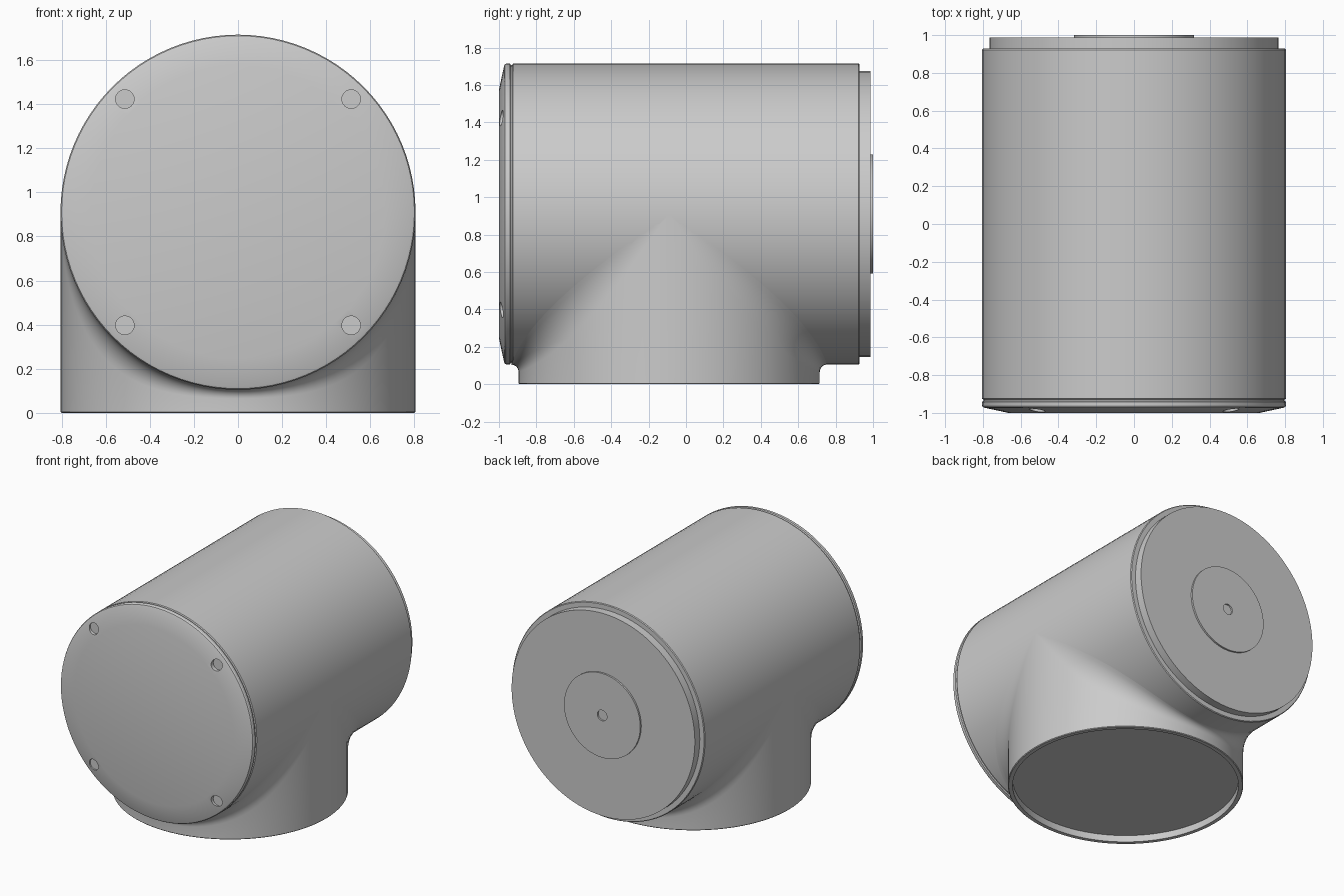
import bpy, bmesh, math
from mathutils import Vector

if "Cube" in bpy.data.objects:
    bpy.data.objects.remove(bpy.data.objects["Cube"])

R, ZC, YC, SEG = 0.805, 0.91, -0.09, 96   # shared radius, barrel axis height, neck centre

grey = bpy.data.materials.new("light_grey")
grey.diffuse_color = (0.6, 0.6, 0.6, 1)
grey.use_nodes = True
grey.node_tree.nodes["Principled BSDF"].inputs["Base Color"].default_value = grey.diffuse_color


def finish(bm, name):
    bmesh.ops.remove_doubles(bm, verts=bm.verts, dist=1e-5)
    bmesh.ops.recalc_face_normals(bm, faces=bm.faces)
    me = bpy.data.meshes.new(name)
    bm.to_mesh(me)
    bm.free()
    me.materials.append(grey)
    ob = bpy.data.objects.new(name, me)
    bpy.context.collection.objects.link(ob)
    return ob


def smooth(ob):
    bpy.ops.object.select_all(action='DESELECT')
    ob.select_set(True)
    bpy.context.view_layer.objects.active = ob
    bpy.ops.object.shade_smooth_by_angle(angle=math.radians(25))


def bridge(bm, a, b):
    n = len(a)
    for i in range(n):
        j = (i + 1) % n
        bm.faces.new((a[i], a[j], b[j], b[i]))


def lathe_y(name, profile, seg=SEG, cx=0, cz=ZC):
    """Turn (radius, y) points around an axis along y and cap both ends."""
    bm = bmesh.new()
    rings = []
    for r, y in profile:
        rings.append([bm.verts.new((cx + r * math.cos(2 * math.pi * i / seg), y,
                                    cz + r * math.sin(2 * math.pi * i / seg)))
                      for i in range(seg)])
    for a, b in zip(rings, rings[1:]):
        bridge(bm, a, b)
    bm.faces.new(rings[0])
    bm.faces.new(rings[-1])
    return finish(bm, name)


# Main barrel
smooth(lathe_y("barrel", [(0.795, -0.93), (R, -0.925), (R, 0.922), (0.8, 0.928)]))

# Front lid with bevelled rim and a thin seam behind it
lid = lathe_y("front_lid", [(0.665, -1.0), (0.79, -0.973), (0.8, -0.969), (R, -0.96),
                            (R, -0.942), (0.797, -0.937), (0.797, -0.928)])
for sx in (-1, 1):
    for sz in (-1, 1):
        cut = lathe_y("screw_hole_cutter", [(0.042, -1.1), (0.042, -0.968)], 32,
                      sx * 0.513, ZC + sz * 0.513)
        cut.hide_render = True
        cut.hide_set(True)
        mod = lid.modifiers.new("screw_hole", 'BOOLEAN')
        mod.object = cut
        mod.operation = 'DIFFERENCE'
        mod.solver = 'EXACT'
bpy.context.view_layer.objects.active = lid
for mod in list(lid.modifiers):
    bpy.ops.object.modifier_apply(modifier=mod.name)
for ob in [o for o in bpy.data.objects if o.name.startswith("screw_hole_cutter")]:
    bpy.data.objects.remove(ob)
smooth(lid)

# Back plate and its centre boss with a small blind hole
smooth(lathe_y("back_plate", [(0.765, 0.92), (0.765, 0.987)]))
smooth(lathe_y("back_boss", [(0.318, 0.98), (0.318, 1.0), (0.04, 1.0), (0.04, 0.988)], 64))

# Neck: recessed floor, lip, wall and a blend that widens towards the sides
bm = bmesh.new()
columns = []
for i in range(SEG):
    t = 2 * math.pi * i / SEG
    c, s = math.cos(t), math.sin(t)
    blend = 0.04 + 0.28 * c * c
    ball = Vector(((R + blend) * c, (R + blend) * s, -(R + blend) * abs(s)))
    d1, d2 = Vector((-c, -s, 0)), Vector((-c, 0, abs(s)))
    pts = [Vector((r * c, YC + r * s, z)) for r, z in
           ((0.772, 0.05), (0.772, 0.0), (0.8, 0.0), (R, 0.005))]
    for k in range(9):
        f = k / 8
        d = d1.slerp(d2, f) if abs(s) > 1e-4 else d1
        pts.append(ball + d * blend + Vector((0, YC, ZC)))
    columns.append([bm.verts.new(p) for p in pts])
rings = list(zip(*columns))
for a, b in zip(rings, rings[1:]):
    bridge(bm, a, b)
bm.faces.new(rings[0])
smooth(finish(bm, "neck"))
